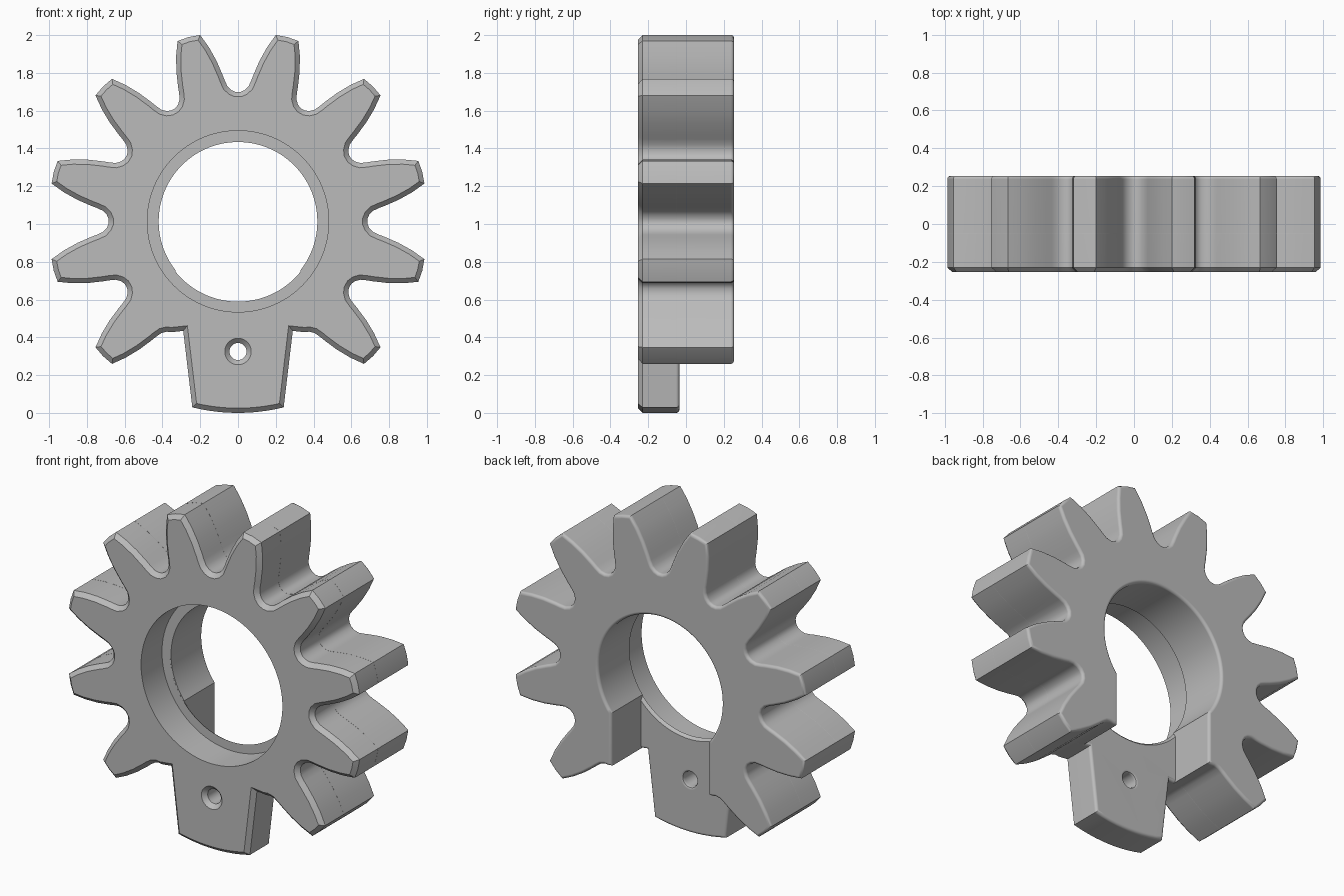
import bpy
import bmesh
import math
from mathutils import Vector

cube = bpy.data.objects.get("Cube")
if cube:
    bpy.data.objects.remove(cube, do_unlink=True)

CENTRE_Z = 1.014
OUTER_R, ROOT_R, BORE_R, RECESS_R = 1.014, 0.685, 0.42, 0.48
FRONT, BACK, STEP, TAB_BACK = -0.255, 0.255, -0.05, -0.035
CUT_X = 0.33

grey = bpy.data.materials.new("plain grey")
grey.use_nodes = True
grey.diffuse_color = (0.5, 0.5, 0.5, 1)
grey.node_tree.nodes["Principled BSDF"].inputs["Base Color"].default_value = (0.5, 0.5, 0.5, 1)

# Half of one tooth: distance along the tooth, half width
FLANK = [(0.665, 0.165), (0.68, 0.146), (0.705, 0.131), (0.74, 0.125),
         (0.77, 0.122), (0.85, 0.11), (0.93, 0.09), (1.005, 0.062)]


def polar(r, a):
    return Vector((r * math.sin(a), r * math.cos(a)))


def mirrored(points):
    return [Vector((-p.x, p.y)) for p in reversed(points)]


def right_teeth():
    """Right half of the toothed outline, from the top valley downwards."""
    pts = []
    for k in range(5):
        a = math.radians(15 + 30 * k)
        along, across = polar(1, a), polar(1, a + math.pi / 2)
        pts.append(polar(ROOT_R, a - math.radians(15)))
        pts += [along * u - across * v for u, v in FLANK]
        pts.append(along * 1.01)
        pts += [along * u + across * v for u, v in reversed(FLANK)]
    return pts


def inset(points, d):
    """Move a closed outline into the material by d, with mitred corners."""
    n = len(points)
    area = sum(points[i - 1].cross(points[i]) for i in range(n))
    s = 1 if area > 0 else -1
    out = []
    for i, p in enumerate(points):
        e1 = (p - points[i - 1]).normalized()
        e2 = (points[(i + 1) % n] - p).normalized()
        n1, n2 = Vector((-e1.y, e1.x)) * s, Vector((-e2.y, e2.x)) * s
        out.append(p + (n1 + n2) * (d / max(0.3, 1 + n1.dot(n2))))
    return out


def make_object(name, bm):
    bmesh.ops.recalc_face_normals(bm, faces=bm.faces)
    mesh = bpy.data.meshes.new(name)
    bm.to_mesh(mesh)
    bm.free()
    mesh.materials.append(grey)
    obj = bpy.data.objects.new(name, mesh)
    bpy.context.collection.objects.link(obj)
    return obj


def loft(name, outline, rings):
    """Stack insets of an outline along y; rings are (y, inset)."""
    bm = bmesh.new()
    loops = [[bm.verts.new((p.x, y, p.y + CENTRE_Z)) for p in inset(outline, d)]
             for y, d in rings]
    n = len(outline)
    for a, b in zip(loops, loops[1:]):
        for i in range(n):
            bm.faces.new((a[i - 1], a[i], b[i], b[i - 1]))
    bm.faces.new(loops[0])
    bm.faces.new(loops[-1])
    return make_object(name, bm)


def lathe(name, profile, z, steps):
    """Solid of revolution about a y axis; profile is (radius, y)."""
    bm = bmesh.new()
    loops = []
    for r, y in profile:
        ring = [polar(r, 2 * math.pi * i / steps) for i in range(steps)]
        loops.append([bm.verts.new((p.x, y, p.y + z)) for p in ring])
    for a, b in zip(loops, loops[1:]):
        for i in range(steps):
            bm.faces.new((a[i - 1], a[i], b[i], b[i - 1]))
    bm.faces.new(loops[0])
    bm.faces.new(loops[-1])
    obj = make_object(name, bm)
    obj.hide_render = True
    return obj


def rounded_end(y, r):
    """Rings of a quarter round that ends at y."""
    angles = [math.pi / 2 * i / 5 for i in range(6)]
    return [(y - r + r * math.sin(a), r - r * math.cos(a)) for a in angles]


def activate(obj):
    bpy.ops.object.select_all(action='DESELECT')
    obj.select_set(True)
    bpy.context.view_layer.objects.active = obj


def cut(obj, cutter):
    mod = obj.modifiers.new("cut", 'BOOLEAN')
    mod.operation, mod.solver, mod.object = 'DIFFERENCE', 'EXACT', cutter
    activate(obj)
    bpy.ops.object.modifier_apply(modifier=mod.name)
    bpy.data.objects.remove(cutter, do_unlink=True)


teeth = right_teeth()

# Front plate: toothed outline with the wide tab at the bottom
tab_side = [Vector((0.29, -0.58))]
tab_arc = [polar(OUTER_R, math.radians(a)) for a in (166.2, 169, 172, 175, 177.5)]
half = teeth + tab_side + tab_arc
front_outline = half + [Vector((0, -OUTER_R))] + mirrored(half[1:])
front_plate = loft("gear_front_plate", front_outline,
                   [(FRONT, 0.025), (FRONT + 0.025, 0)] + rounded_end(TAB_BACK, 0.018))

# Recessed bore with a thin lip, and the countersunk tab hole
cut(front_plate, lathe("bore_cutter", [(RECESS_R, -0.4), (RECESS_R, STEP - 0.002),
                                       (0.425, STEP - 0.002), (0.43, -0.043),
                                       (0.44, TAB_BACK), (0.44, 0.1)], CENTRE_Z, 96))
cut(front_plate, lathe("hole_cutter", [(0.095, -0.28), (0.045, -0.23), (0.045, -0.052),
                                       (0.05, -0.041), (0.063, -0.034), (0.063, 0)], 0.325, 32))

# Back body: the same teeth, open at the bottom behind the tab
outer = teeth + [Vector((CUT_X, -0.585))]
start = math.pi - math.asin(CUT_X / BORE_R)
bore = [polar(BORE_R, start * (1 - i / 36)) for i in range(73)]
back_outline = outer + bore + mirrored(outer[1:])
back_body = loft("gear_back_body", back_outline, [(STEP, 0)] + rounded_end(BACK, 0.018))

for obj in (front_plate, back_body):
    activate(obj)
    bpy.ops.object.shade_smooth_by_angle(angle=math.radians(30))
    weighted = obj.modifiers.new("weighted_normals", 'WEIGHTED_NORMAL')
    weighted.keep_sharp = True
